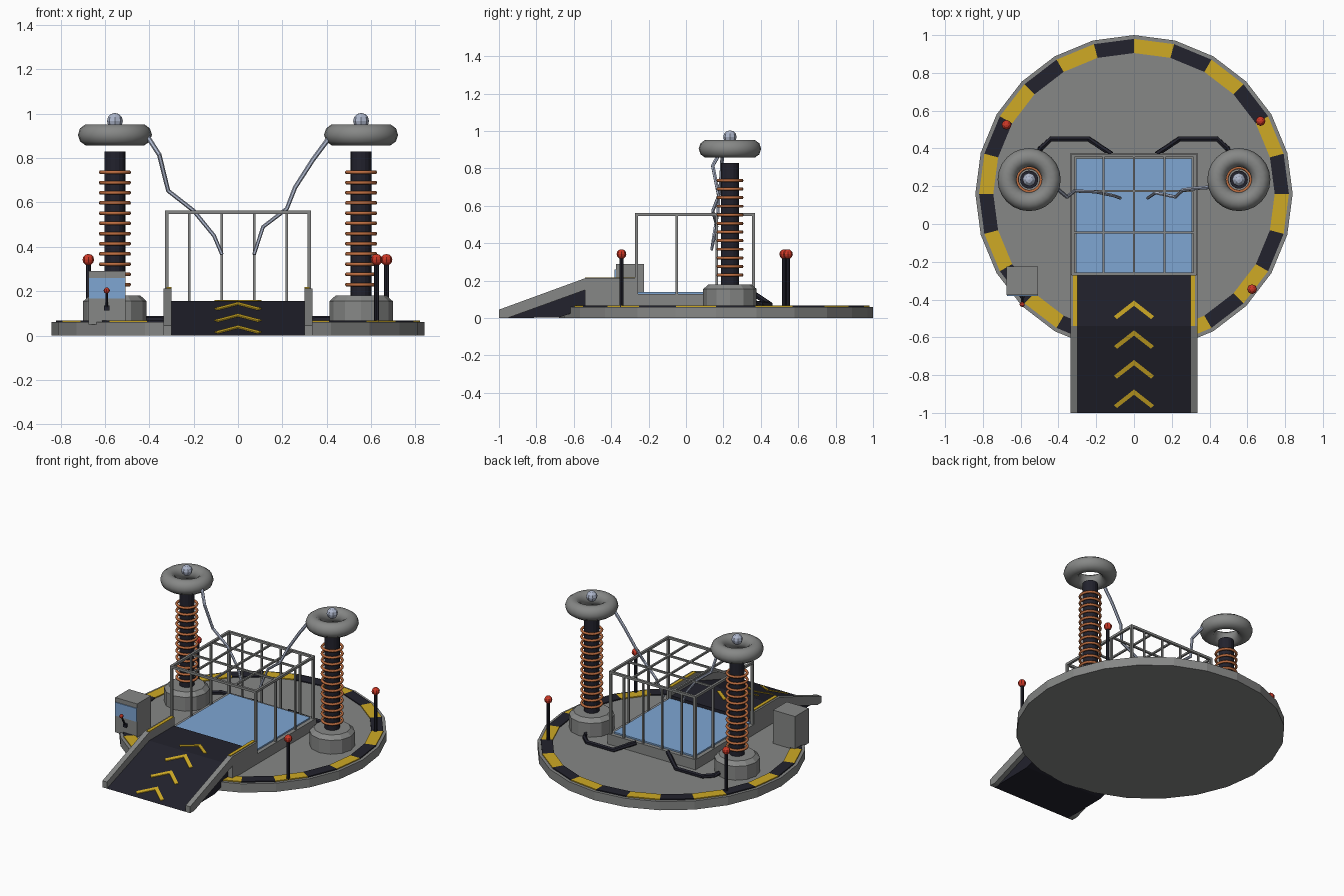
import bpy, bmesh, math
from mathutils import Vector

if "Cube" in bpy.data.objects:
    bpy.data.objects.remove(bpy.data.objects["Cube"])


def mat(name, rgb):
    m = bpy.data.materials.new(name)
    m.diffuse_color = (*rgb, 1)
    m.use_nodes = True
    m.node_tree.nodes["Principled BSDF"].inputs["Base Color"].default_value = m.diffuse_color
    return m


GREY = mat("steel grey", (0.24, 0.245, 0.24))
DARK = mat("dark rubber", (0.016, 0.016, 0.026))
YELLOW = mat("hazard yellow", (0.62, 0.40, 0.018))
BLUE = mat("panel blue", (0.21, 0.38, 0.65))
COPPER = mat("copper", (0.50, 0.15, 0.05))
RED = mat("lamp red", (0.62, 0.04, 0.02))
SPARK = mat("pale lilac metal", (0.42, 0.47, 0.60))


def finish(name, bm, *mats, smooth=False):
    bmesh.ops.recalc_face_normals(bm, faces=bm.faces)
    me = bpy.data.meshes.new(name)
    bm.to_mesh(me)
    bm.free()
    for m in mats:
        me.materials.append(m)
    if smooth:
        me.polygons.foreach_set("use_smooth", [True] * len(me.polygons))
    ob = bpy.data.objects.new(name, me)
    bpy.context.collection.objects.link(ob)
    return ob


def loft(bm, rings, closed=False):
    """Skin equal-length vertex loops; cap the ends unless closed."""
    loops = [[bm.verts.new(p) for p in r] for r in rings]
    n = len(loops[0])
    pairs = list(zip(loops, loops[1:])) + ([(loops[-1], loops[0])] if closed else [])
    for a, b in pairs:
        for i in range(n):
            j = (i + 1) % n
            bm.faces.new((a[i], a[j], b[j], b[i]))
    if not closed:
        bm.faces.new(loops[0])
        bm.faces.new(loops[-1])


def box(name, lo, hi, m):
    bm = bmesh.new()
    loft(bm, [[(lo[0], lo[1], z), (hi[0], lo[1], z), (hi[0], hi[1], z), (lo[0], hi[1], z)]
              for z in (lo[2], hi[2])])
    return finish(name, bm, m)


def side_prism(name, pts, x0, x1, m):
    """Extrude a (y, z) outline across x."""
    bm = bmesh.new()
    loft(bm, [[(x, y, z) for y, z in pts] for x in (x0, x1)])
    return finish(name, bm, m)


def turned(name, c, profile, n, m):
    """Round part from (radius, z) pairs around centre c."""
    bm = bmesh.new()
    loft(bm, [[(c[0] + r * math.sin(2 * math.pi * i / n), c[1] + r * math.cos(2 * math.pi * i / n), z)
               for i in range(n)] for r, z in profile])
    return finish(name, bm, m)


def torus(name, c, R, r, n, k, m):
    bm = bmesh.new()
    rings = []
    for i in range(n):
        a = 2 * math.pi * i / n
        rings.append([(c[0] + (R + r * math.cos(t)) * math.cos(a),
                       c[1] + (R + r * math.cos(t)) * math.sin(a), c[2] + r * math.sin(t))
                      for t in (2 * math.pi * j / k for j in range(k))])
    loft(bm, rings, closed=True)
    return finish(name, bm, m, smooth=True)


def ball(name, c, r, m):
    bm = bmesh.new()
    bmesh.ops.create_uvsphere(bm, u_segments=8, v_segments=6, radius=r)
    bmesh.ops.translate(bm, vec=c, verts=bm.verts)
    return finish(name, bm, m)


def tube(name, pts, r0, r1, m, n=6):
    """Bent rod through points, tapering from r0 to r1."""
    pts = [Vector(p) for p in pts]
    bm = bmesh.new()
    rings = []
    for i, p in enumerate(pts):
        d = (pts[min(i + 1, len(pts) - 1)] - pts[max(i - 1, 0)]).normalized()
        ref = Vector((0, 1, 0)) if abs(d.y) < 0.9 else Vector((0, 0, 1))
        u = d.cross(ref).normalized()
        v = d.cross(u)
        r = r0 + (r1 - r0) * i / (len(pts) - 1)
        rings.append([p + r * (math.cos(2 * math.pi * k / n) * u + math.sin(2 * math.pi * k / n) * v)
                      for k in range(n)])
    loft(bm, rings)
    return finish(name, bm, m)


# Round base with a striped hazard ring
C = (0, 0.16)
turned("base_disc", C, [(0.84, 0), (0.84, 0.06)], 24, GREY)
bm = bmesh.new()
rings = []
for i in range(24):
    s, c = math.sin(math.pi * i / 12), math.cos(math.pi * i / 12)
    rings.append([(r * s, C[1] + r * c, z) for r, z in
                  ((0.745, 0.058), (0.82, 0.058), (0.82, 0.067), (0.745, 0.067))])
loft(bm, rings, closed=True)
for f in bm.faces:
    p = f.calc_center_median()
    ang = math.atan2(p.x, p.y - C[1]) % (2 * math.pi)
    f.material_index = int(ang / (math.pi / 12)) % 2
finish("hazard_ring", bm, YELLOW, DARK)

# Ramp, side rails and yellow edge plates
side_prism("ramp", [(-1, 0), (-0.54, 0.155), (-0.27, 0.155), (-0.27, 0.03), (-0.6, 0.03), (-0.68, 0.003)],
           -0.302, 0.302, DARK)
for s, side in ((-1, "left"), (1, "right")):
    side_prism("ramp_rail_" + side,
               [(-1, 0), (-1, 0.045), (-0.54, 0.213), (-0.265, 0.213), (-0.265, 0.05),
                (-0.54, 0.05), (-0.54, 0.15), (-0.955, 0)], s * 0.30, s * 0.335, GREY)
    side_prism("rail_edge_" + side, [(-0.54, 0.212), (-0.27, 0.212), (-0.27, 0.218), (-0.54, 0.218)],
               s * 0.30, s * 0.322, YELLOW)


# Chevrons laid on the ramp surface
def deck_z(y):
    return 0.155 if y > -0.54 else 0.155 * (y + 1) / 0.46


bm = bmesh.new()
for t in (-0.405, -0.563, -0.72, -0.876):
    for s in (-1, 1):
        plan = [(0, t), (s * 0.106, t - 0.083), (s * 0.09, t - 0.098), (0, t - 0.028)]
        loft(bm, [[(x, y, deck_z(y) + h) for x, y in plan] for h in (-0.002, 0.005)])
finish("ramp_chevrons", bm, YELLOW)

# Raised platform with glowing floor panel
box("platform", (-0.335, -0.27, 0.05), (0.335, 0.375, 0.13), GREY)
box("floor_panel", (-0.308, -0.262, 0.128), (0.308, 0.348, 0.14), BLUE)

# Open-fronted cage
H, TOP, X0, Y0, Y1 = 0.008, 0.555, 0.322, -0.265, 0.362


def bar(name, a, b, h=H):
    box(name, [min(p, q) - h for p, q in zip(a, b)], [max(p, q) + h for p, q in zip(a, b)], GREY)


for x in (-X0, X0):
    for y in (Y0, -0.05, 0.165, Y1):
        bar("cage_side_post", (x, y, 0.12), (x, y, TOP), H if y in (Y0, Y1) else 0.006)
for x in (-0.22, -0.073, 0.073, 0.22):
    bar("cage_back_post", (x, Y1, 0.12), (x, Y1, TOP), 0.006)
for x in (-X0, -0.161, 0, 0.161, X0):
    bar("cage_roof_long_bar", (x, Y0, TOP), (x, Y1, TOP), H if abs(x) == X0 else 0.006)
for y in (Y0, -0.045, 0.175, Y1):
    bar("cage_roof_cross_bar", (-X0, y, TOP), (X0, y, TOP), H if y in (Y0, Y1) else 0.006)

# Two coil towers with feed cables
for s, side in ((-1, "left"), (1, "right")):
    cx, cy = s * 0.555, 0.235
    turned("coil_foot_" + side, (cx, cy), [(0.143, 0.05), (0.143, 0.155), (0.115, 0.18)], 12, GREY)
    turned("coil_column_" + side, (cx, cy), [(0.048, 0.17), (0.048, 0.83)], 16, DARK)
    for i in range(12):
        torus("coil_winding_" + side, (cx, cy, 0.23 + i * 0.046), 0.064, 0.009, 20, 6, COPPER)
    torus("coil_toroid_" + side, (cx, cy, 0.905), 0.117, 0.05, 24, 10, GREY)
    ball("coil_tip_" + side, (cx, cy, 0.968), 0.036, SPARK)
    tube("feed_cable_" + side, [(s * 0.52, 0.34, 0.085), (s * 0.495, 0.40, 0.075), (s * 0.44, 0.45, 0.073),
                                (s * 0.24, 0.45, 0.073), (s * 0.12, 0.37, 0.125)], 0.015, 0.015, DARK)

# Jagged arcs reaching from the toroids into the cage
tube("arc_left", [(-0.41, 0.19, 0.90), (-0.355, 0.143, 0.815), (-0.315, 0.175, 0.653), (-0.20, 0.17, 0.563),
                  (-0.108, 0.15, 0.45), (-0.072, 0.137, 0.365)], 0.011, 0.008, SPARK)
tube("arc_right", [(0.41, 0.195, 0.89), (0.338, 0.19, 0.793), (0.257, 0.18, 0.667), (0.22, 0.143, 0.572),
                   (0.113, 0.165, 0.49), (0.072, 0.137, 0.365)], 0.011, 0.008, SPARK)

# Warning lamps on poles
for x, y in ((-0.675, 0.525), (0.67, 0.545), (0.625, -0.345)):
    turned("lamp_pole", (x, y), [(0.011, 0.05), (0.011, 0.33)], 8, DARK)
    ball("lamp_bulb", (x, y, 0.342), 0.026, RED)

# Control console with screen and lever
box("console", (-0.675, -0.375, 0.05), (-0.507, -0.225, 0.29), GREY)
box("console_screen", (-0.672, -0.381, 0.168), (-0.51, -0.374, 0.26), BLUE)
box("lever_mount", (-0.604, -0.392, 0.112), (-0.58, -0.37, 0.135), DARK)
tube("lever", [(-0.592, -0.385, 0.124), (-0.592, -0.426, 0.2)], 0.006, 0.006, DARK)
ball("lever_knob", (-0.592, -0.426, 0.203), 0.014, RED)
